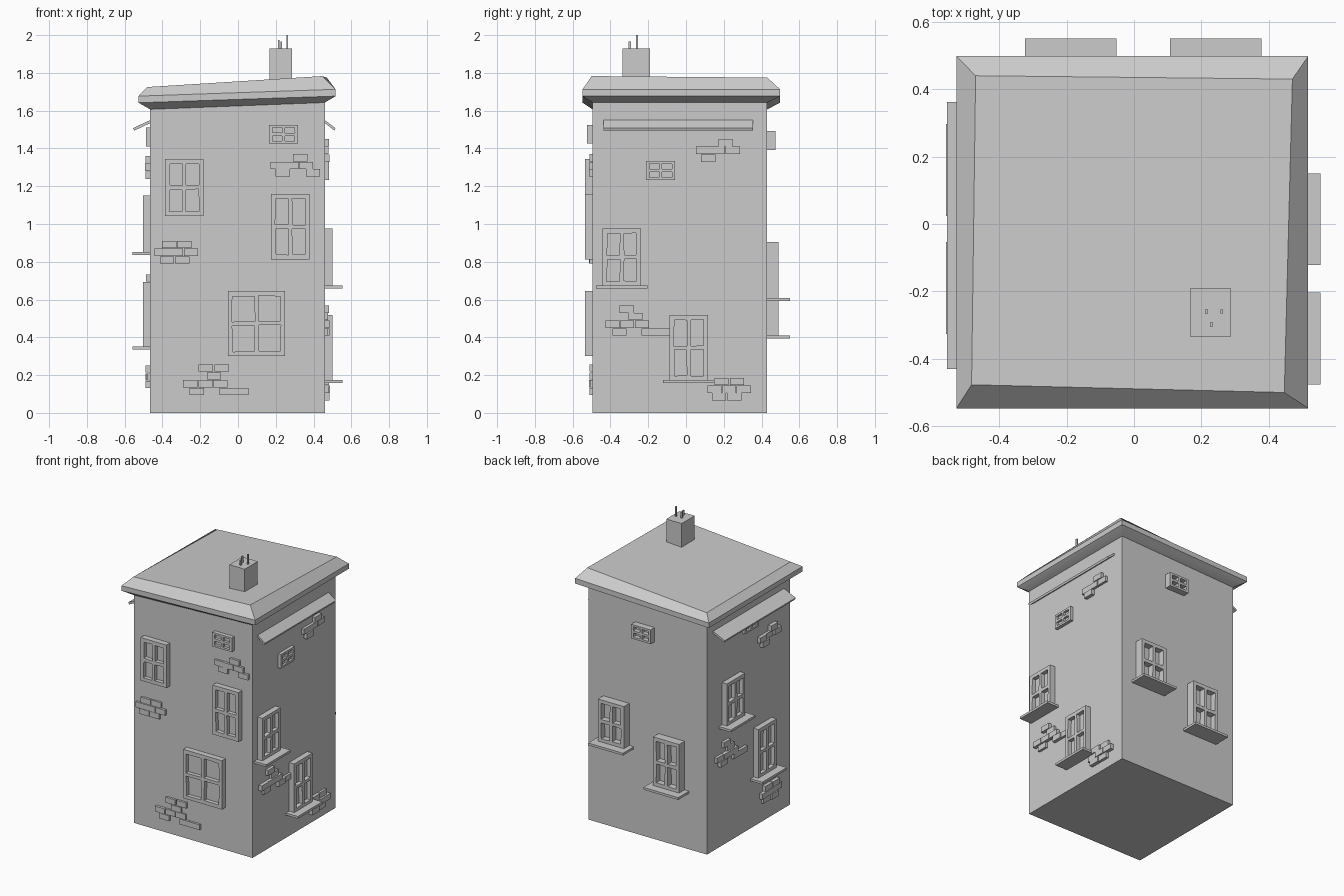
import bpy, bmesh, random
from math import pi
from mathutils import Matrix, Vector

if "Cube" in bpy.data.objects:
    bpy.data.objects.remove(bpy.data.objects["Cube"])

random.seed(4)
X0, X1, Y0, Y1 = -0.465, 0.46, -0.495, 0.43

# Wall frames: local x runs along the wall, local -y points outwards
WALL = {
    "front": Matrix.Translation((0, Y0, 0)),
    "right": Matrix.Translation((X1, 0, 0)) @ Matrix.Rotation(pi / 2, 4, 'Z'),
    "back": Matrix.Translation((0, Y1, 0)) @ Matrix.Rotation(pi, 4, 'Z'),
    "left": Matrix.Translation((X0, 0, 0)) @ Matrix.Rotation(-pi / 2, 4, 'Z'),
}


def finish(bm, name, matrix=None):
    bmesh.ops.recalc_face_normals(bm, faces=bm.faces)
    me = bpy.data.meshes.new(name)
    bm.to_mesh(me)
    bm.free()
    ob = bpy.data.objects.new(name, me)
    bpy.context.collection.objects.link(ob)
    if matrix:
        ob.matrix_world = matrix
    return ob


def add_box(bm, lo, hi):
    lo, hi = Vector(lo), Vector(hi)
    m = Matrix.Translation((lo + hi) / 2) @ Matrix.Diagonal((*(hi - lo), 1))
    bmesh.ops.create_cube(bm, size=1, matrix=m)


def box(name, lo, hi, matrix=None):
    bm = bmesh.new()
    add_box(bm, lo, hi)
    return finish(bm, name, matrix)


def loft(name, rings, matrix=None):
    bm = bmesh.new()
    vs = [[bm.verts.new(p) for p in r] for r in rings]
    n = len(rings[0])
    for a, b in zip(vs, vs[1:]):
        for i in range(n):
            bm.faces.new((a[i], a[(i + 1) % n], b[(i + 1) % n], b[i]))
    bm.faces.new(vs[0][::-1])
    bm.faces.new(vs[-1])
    return finish(bm, name, matrix)


def ring(x0, x1, y0, y1, zl, zr):
    return [(x0, y0, zl), (x1, y0, zr), (x1, y1, zr), (x0, y1, zl)]


# House body and leaning roof
eave = ring(X0, X1, Y0, Y1, 1.607, 1.643)
loft("house_body", [ring(X0, X1, Y0, Y1, 0, 0), eave])
roof = loft("roof", [
    eave,
    ring(-0.527, 0.517, -0.547, 0.498, 1.642, 1.677),
    ring(-0.527, 0.517, -0.547, 0.498, 1.677, 1.713),
    [(-0.482, -0.477, 1.725), (0.446, -0.50, 1.783), (0.47, 0.43, 1.775), (-0.47, 0.44, 1.712)],
])

# Chimney with three thin rods
box("chimney", (0.167, -0.335, 1.7), (0.287, -0.19, 1.93))
for x, y, z in ((0.215, -0.26, 1.975), (0.26, -0.26, 2.0), (0.23, -0.298, 1.967)):
    box("chimney_rod", (x - 0.004, y - 0.006, 1.92), (x + 0.004, y + 0.006, z))


# Slightly crooked four-pane window, with optional sill
def window(wall, u, z0, w, h, depth, sill=False):
    small = h < 0.2
    b, m = (0.018, 0.008) if small else (0.024, 0.011)
    cols = (-w / 2, -w / 2 + b, -m, m, w / 2 - b, w / 2)
    bz = 0.014 if small else 0.026
    rows = (0, bz, h / 2 - m, h / 2 + m, h - bz, h)
    k = 0.001 if small else 0.003
    bm = bmesh.new()
    grid = []
    for j, z in enumerate(rows):
        line = []
        for i, x in enumerate(cols):
            inner = 0 < i < 5 and 0 < j < 5
            dx, dz = (random.uniform(-k, k), random.uniform(-k, k)) if inner else (0, 0)
            line.append(bm.verts.new((u + x + dx, -depth, z0 + z + dz)))
        grid.append(line)
    panes = []
    for j in range(5):
        for i in range(5):
            f = bm.faces.new((grid[j][i], grid[j][i + 1], grid[j + 1][i + 1], grid[j + 1][i]))
            if i in (1, 3) and j in (1, 3):
                panes.append(f)
    rim = [e for e in bm.edges if e.is_boundary]
    ext = bmesh.ops.extrude_edge_only(bm, edges=rim)
    for v in ext["geom"]:
        if isinstance(v, bmesh.types.BMVert):
            v.co.y = 0
    for f in panes:
        ext = bmesh.ops.extrude_discrete_faces(bm, faces=[f])
        for v in ext["faces"][0].verts:
            v.co.y = -depth * 0.3
    finish(bm, wall + "_window", WALL[wall])
    if sill:
        box(wall + "_sill", (u - 0.136, -0.093 if wall != "back" else -0.12, z0 - 0.013),
            (u + 0.136, 0, z0 + 0.003), WALL[wall])


for args in (
    ("front", -0.285, 1.042, 0.203, 0.303, 0.04),
    ("front", 0.277, 0.812, 0.203, 0.348, 0.04),
    ("front", 0.098, 0.30, 0.302, 0.345, 0.04),
    ("front", 0.241, 1.425, 0.153, 0.1, 0.028),
    ("right", -0.34, 0.672, 0.203, 0.303, 0.04, True),
    ("right", 0.014, 0.172, 0.203, 0.346, 0.04, True),
    ("right", -0.134, 1.233, 0.153, 0.1, 0.023),
    ("back", -0.243, 0.605, 0.203, 0.3, 0.06, True),
    ("back", 0.188, 0.407, 0.203, 0.346, 0.06, True),
    ("back", -0.02, 1.393, 0.153, 0.1, 0.045),
    ("left", -0.16, 0.85, 0.203, 0.3, 0.038, True),
    ("left", 0.19, 0.348, 0.203, 0.346, 0.038, True),
    ("left", 0.04, 1.41, 0.153, 0.1, 0.022),
):
    window(*args)


# Patches of exposed bricks: rows of (z centre, brick centres along wall)
def bricks(wall, rows, du=0.0, dz=0.0):
    bm = bmesh.new()
    for z, us in rows:
        for u in us:
            d = random.uniform(0.012, 0.018) if wall == "front" else random.uniform(0.016, 0.027)
            add_box(bm, (u + du - 0.038, -d, z + dz - 0.019), (u + du + 0.038, 0, z + dz + 0.019))
    finish(bm, wall + "_bricks", WALL[wall])


high = [(1.43, [0.209]), (1.39, [0.09, 0.166, 0.247]), (1.348, [0.118])]
mid = [(0.549, [-0.313]), (0.51, [-0.267]), (0.469, [-0.389, -0.312, -0.233]),
       (0.428, [-0.352, -0.198, -0.122])]
low = [(0.167, [0.188, 0.27]), (0.125, [0.151, 0.228, 0.305]), (0.085, [0.175, 0.255])]

bricks("front", [(1.351, [0.329]), (1.31, [0.209, 0.283, 0.36]), (1.271, [0.237, 0.397])])
bricks("front", [(0.892, [-0.364, -0.284]), (0.85, [-0.404, -0.328, -0.249]), (0.81, [-0.376, -0.296])])
bricks("front", [(0.238, [-0.17, -0.086]), (0.195, [-0.127]), (0.154, [-0.252, -0.172, -0.094]),
                 (0.113, [-0.219, -0.06, 0.018])])
for patch, du, dz in ((high, 0.08, -0.09), (mid, 0.08, 0.165), (low, 0.04, 0.065)):
    bricks("right", patch)
    bricks("left", patch, du, dz)

# Sloping awning strips under the eaves
for wall, u0, u1, reach in (("right", -0.437, 0.354, 0.056), ("left", -0.362, 0.43, 0.09)):
    prof = [(0, 1.55), (reach, 1.508), (reach - 0.005, 1.494), (0, 1.534)]
    loft(wall + "_awning", [[(u, -d, z) for d, z in prof] for u in (u0, u1)], WALL[wall])

# Soft roof top, crisp eaves
bpy.ops.object.select_all(action='DESELECT')
bpy.context.view_layer.objects.active = roof
roof.select_set(True)
bpy.ops.object.shade_smooth_by_angle(angle=0.55)
